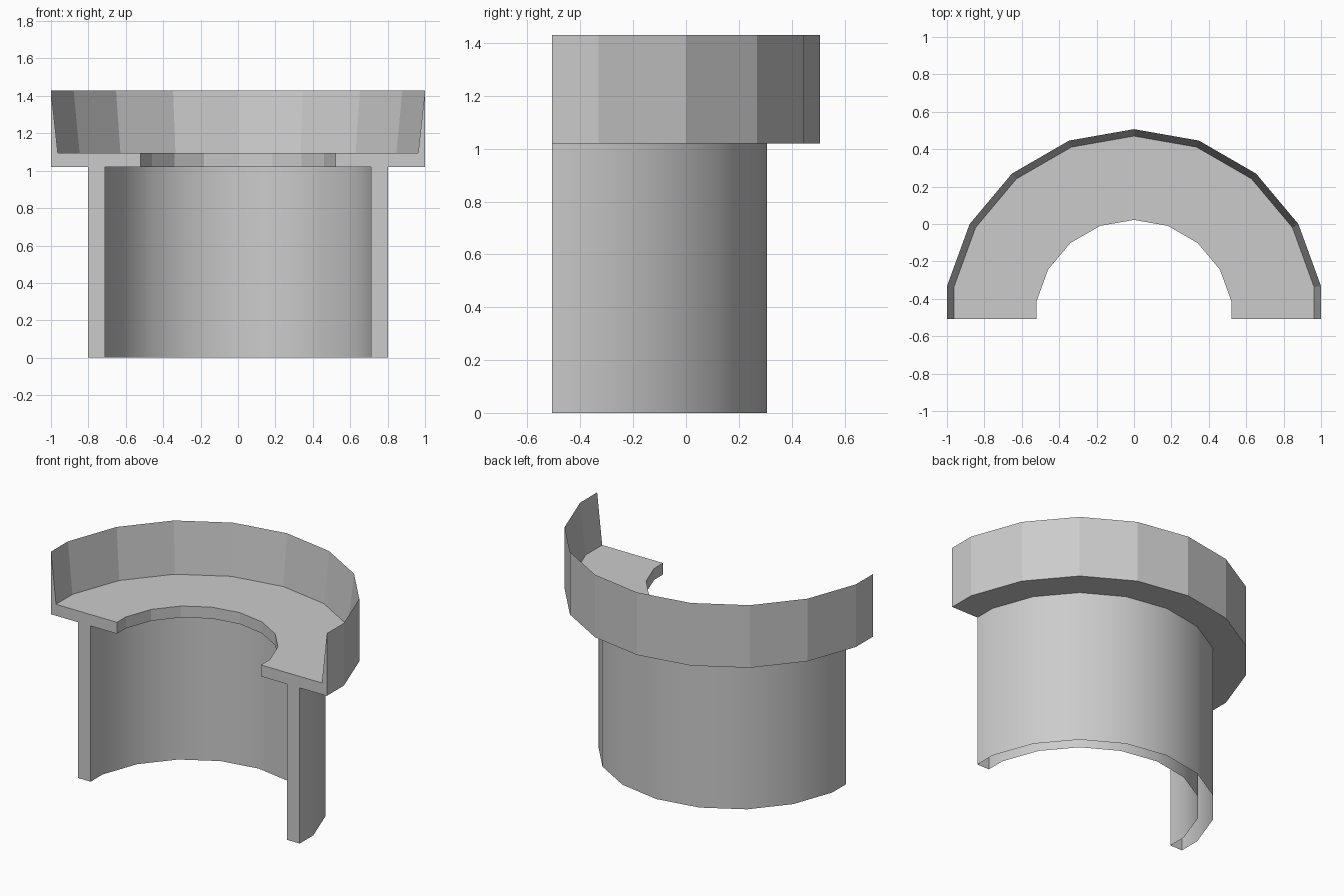
import bpy, bmesh
from math import sin, cos, radians

if "Cube" in bpy.data.objects:
    bpy.data.objects.remove(bpy.data.objects["Cube"])

CENTRE_Y = -0.508

# Cross-section (radius, height): tube outside, flange, thin tapered rim, ledge, tube inside
profile = [(0.815, 0), (0.815, 1.02), (1.015, 1.02), (1.015, 1.43),
           (0.978, 1.095), (0.53, 1.095), (0.53, 1.02), (0.723, 1.02), (0.723, 0)]
tube_walls = {0, 7}

# Half of an 18-sided revolve, cut through the middle of a flat at both ends
angles = [0] + list(range(10, 180, 20)) + [180]

bm = bmesh.new()
rings = []
for a in angles:
    k = cos(radians(10)) if a in (0, 180) else 1.0
    t = radians(a)
    rings.append([bm.verts.new((r * k * cos(t), CENTRE_Y + r * k * sin(t), z))
                  for r, z in profile])

# Revolved skin, left open at the underside of the hollow tube wall
for p, q in zip(rings, rings[1:]):
    for i in range(len(profile) - 1):
        face = bm.faces.new((p[i], q[i], q[i + 1], p[i + 1]))
        face.smooth = i in tube_walls

# Flat cut faces at the front
bm.faces.new(rings[0])
bm.faces.new(rings[-1][::-1])

# Smooth tube, crisp corners
bm.normal_update()
for e in bm.edges:
    if len(e.link_faces) == 2:
        e.smooth = e.calc_face_angle() < radians(30)

mesh = bpy.data.meshes.new("half_flanged_collar")
bm.to_mesh(mesh)
bm.free()
obj = bpy.data.objects.new("half_flanged_collar", mesh)
bpy.context.collection.objects.link(obj)
